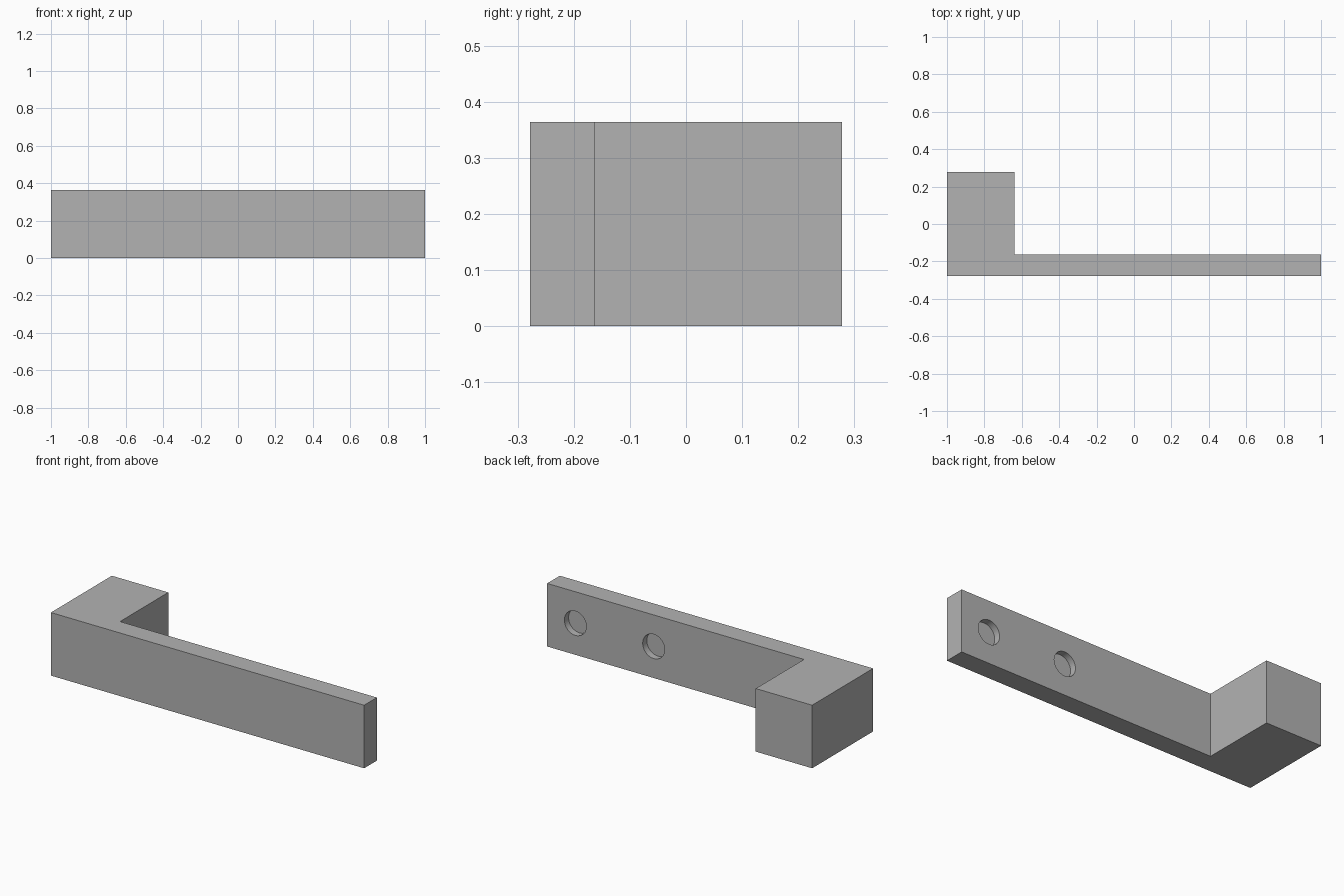
import bpy
import bmesh
import math

cube = bpy.data.objects.get("Cube")
if cube:
    bpy.data.objects.remove(cube, do_unlink=True)

HEIGHT = 0.364
FRONT, BACK = -0.278, 0.278
ARM_BACK = -0.162
BLOCK_SIDE = -0.64
HOLE_RADIUS, HOLE_DEPTH = 0.07, 0.038

grey = bpy.data.materials.new("plain grey")
grey.use_nodes = True
colour = (0.45, 0.45, 0.45, 1)
grey.diffuse_color = colour
grey.node_tree.nodes["Principled BSDF"].inputs["Base Color"].default_value = colour

# L-shaped bracket: a long thin arm with a square block at its right end
outline = [(-1, FRONT), (1, FRONT), (1, ARM_BACK),
           (BLOCK_SIDE, ARM_BACK), (BLOCK_SIDE, BACK), (-1, BACK)]
bm = bmesh.new()
base = bm.faces.new([bm.verts.new((x, y, 0)) for x, y in outline])
top = bmesh.ops.extrude_face_region(bm, geom=[base])["geom"]
bmesh.ops.translate(bm, vec=(0, 0, HEIGHT),
                    verts=[v for v in top if isinstance(v, bmesh.types.BMVert)])
bmesh.ops.recalc_face_normals(bm, faces=bm.faces)
mesh = bpy.data.meshes.new("bracket")
bm.to_mesh(mesh)
bm.free()
bracket = bpy.data.objects.new("bracket", mesh)
bpy.context.collection.objects.link(bracket)
mesh.materials.append(grey)


def cut_blind_hole(x):
    """Sink a round pocket into the back of the arm."""
    bpy.ops.mesh.primitive_cylinder_add(
        vertices=48, radius=HOLE_RADIUS, depth=2 * HOLE_DEPTH,
        location=(x, ARM_BACK, HEIGHT / 2), rotation=(math.pi / 2, 0, 0))
    cutter = bpy.context.object
    cutter.name = "hole_cutter"
    cutter.hide_render = True
    cutter.data.materials.append(grey)
    cut = bracket.modifiers.new("hole", "BOOLEAN")
    cut.operation = "DIFFERENCE"
    cut.solver = "EXACT"
    cut.object = cutter
    bpy.ops.object.select_all(action="DESELECT")
    bracket.select_set(True)
    bpy.context.view_layer.objects.active = bracket
    bpy.ops.object.modifier_apply(modifier=cut.name)
    bpy.data.objects.remove(cutter, do_unlink=True)


# Two blind holes near the free end of the arm
for hole_x in (0.82, 0.32):
    cut_blind_hole(hole_x)

bpy.ops.object.shade_smooth_by_angle(angle=math.radians(30))
